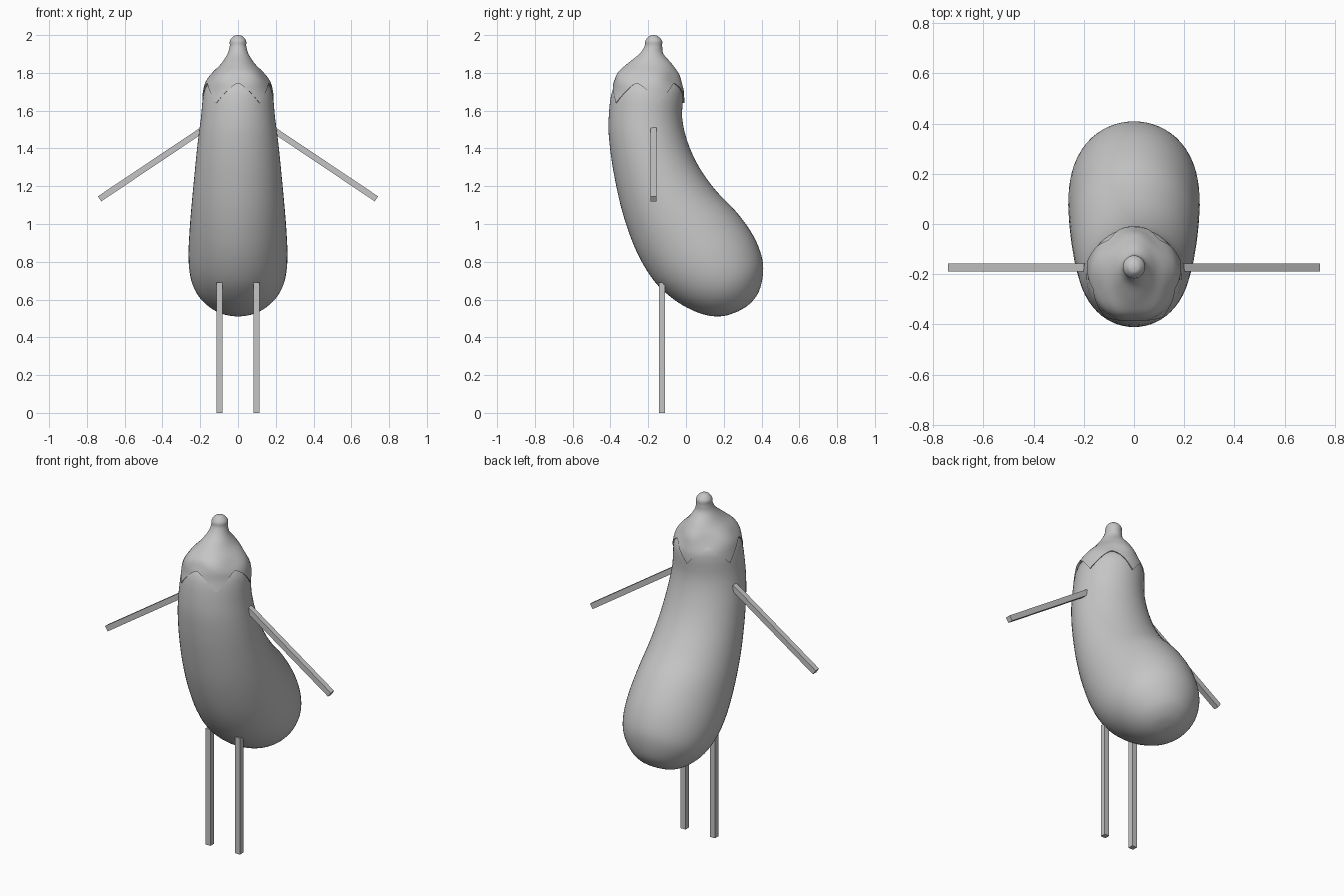
import bpy, math
from mathutils import Vector

if "Cube" in bpy.data.objects:
    bpy.data.objects.remove(bpy.data.objects["Cube"])

grey = bpy.data.materials.new("plain grey")
grey.diffuse_color = (0.56, 0.56, 0.56, 1)
grey.use_nodes = True
grey.node_tree.nodes["Principled BSDF"].inputs["Base Color"].default_value = grey.diffuse_color


def make_object(name, verts, faces, smooth=None):
    mesh = bpy.data.meshes.new(name)
    mesh.from_pydata(verts, [], faces)
    mesh.materials.append(grey)
    obj = bpy.data.objects.new(name, mesh)
    bpy.context.collection.objects.link(obj)
    bpy.ops.object.select_all(action='DESELECT')
    obj.select_set(True)
    bpy.context.view_layer.objects.active = obj
    bpy.ops.object.mode_set(mode='EDIT')
    bpy.ops.mesh.select_all(action='SELECT')
    bpy.ops.mesh.normals_make_consistent(inside=False)
    bpy.ops.object.mode_set(mode='OBJECT')
    if smooth:
        bpy.ops.object.shade_smooth_by_angle(angle=math.radians(smooth))
    return obj


def skin(rings, close_end=True):
    """Bridge equal rings; the first and optionally the last are capped."""
    n = len(rings[0])
    verts = [v for r in rings for v in r]
    faces = [(k * n + i, k * n + (i + 1) % n, (k + 1) * n + (i + 1) % n, (k + 1) * n + i)
             for k in range(len(rings) - 1) for i in range(n)]
    faces.append(tuple(range(n)))
    if close_end:
        faces.append(tuple(range(len(verts) - n, len(verts))))
    return verts, faces


def spline(rows, steps):
    """Catmull-Rom interpolation through rows of numbers."""
    out = []
    for i in range(len(rows) - 1):
        a, b, c, d = (rows[max(i - 1, 0)], rows[i], rows[i + 1], rows[min(i + 2, len(rows) - 1)])
        for s in range(steps):
            t = s / steps
            out.append([0.5 * (2 * q + (r - p) * t + (2 * p - 5 * q + 4 * r - u) * t * t
                               + (3 * q - p - 3 * r + u) * t ** 3)
                        for p, q, r, u in zip(a, b, c, d)])
    return out + [list(rows[-1])]


# Bent body: front y, front z, back y, back z, half width of each section
sections = [
    (-0.21, 1.800, -0.19, 1.800, 0.01),
    (-0.30, 1.785, -0.10, 1.785, 0.09),
    (-0.385, 1.72, -0.02, 1.72, 0.173),
    (-0.41, 1.55, -0.02, 1.56, 0.197),
    (-0.402, 1.40, 0.01, 1.43, 0.215),
    (-0.375, 1.23, 0.07, 1.30, 0.230),
    (-0.33, 1.04, 0.16, 1.175, 0.245),
    (-0.26, 0.85, 0.27, 1.06, 0.257),
    (-0.17, 0.70, 0.355, 0.94, 0.262),
    (-0.07, 0.605, 0.40, 0.83, 0.250),
    (0.03, 0.545, 0.408, 0.74, 0.215),
    (0.12, 0.515, 0.385, 0.64, 0.150),
    (0.20, 0.513, 0.335, 0.575, 0.080),
    (0.265, 0.533, 0.275, 0.537, 0.006),
]
rings = []
for fy, fz, by, bz, w in spline(sections, 4):
    ring = []
    for i in range(56):
        a = 2 * math.pi * i / 56
        m = 0.5 + 0.5 * math.sin(a)
        ring.append((w * math.cos(a), fy + (by - fy) * m, fz + (bz - fz) * m))
    rings.append(ring)
make_object("body", *skin(rings), smooth=60)

# Leafy cap with stem: z, centre y, half width, half depth
cap_profile = spline([
    (2.000, -0.172, 0.004, 0.004),
    (1.994, -0.172, 0.024, 0.024),
    (1.970, -0.171, 0.043, 0.044),
    (1.940, -0.173, 0.044, 0.047),
    (1.900, -0.183, 0.056, 0.064),
    (1.850, -0.193, 0.088, 0.116),
    (1.800, -0.206, 0.136, 0.161),
    (1.750, -0.207, 0.172, 0.180),
    (1.700, -0.203, 0.186, 0.192),
    (1.620, -0.212, 0.199, 0.203),
], 5)


def cap_at(z):
    for p, q in zip(cap_profile, cap_profile[1:]):
        if q[0] <= z <= p[0]:
            t = (p[0] - z) / max(p[0] - q[0], 1e-6)
            return [u + (v - u) * t for u, v in zip(p, q)][1:]
    return cap_profile[-1][1:]


def cap_point(a, z, scale=1.0):
    cy, rx, ry = cap_at(z)
    # soft ridges run down to the five leaf tips
    ridge = math.exp(-((z - 1.78) / 0.045) ** 2) * 0.035 * math.cos(5 * (a - math.pi / 2))
    s = scale * (1 + ridge)
    return (rx * s * math.cos(a), cy + ry * s * math.sin(a), z)


def hem(a):
    """Height of the pointed leaf edge."""
    t = abs(((a - math.pi / 2) * 5 / (2 * math.pi) + 0.5) % 1 - 0.5) * 2
    return 1.745 - 0.105 * (1 - t) ** 1.4


N = 80
angles = [2 * math.pi * i / N for i in range(N)]
rings = [[cap_point(a, p[0]) for a in angles] for p in cap_profile if p[0] > 1.802]
for k in range(9):
    rings.append([cap_point(a, 1.8 + (hem(a) - 1.8) * k / 8) for a in angles])
rings.append([cap_point(a, hem(a) + 0.004, 0.93) for a in angles])
make_object("leafy_cap", *skin(rings, False), smooth=50)


# Straight square limbs
def bar(name, start, end, size):
    p, q = Vector(start), Vector(end)
    d = (q - p).normalized()
    v = Vector((0, 1, 0)) * size / 2
    u = d.cross(Vector((0, 1, 0))) * size / 2
    make_object(name, *skin([[c + u + v, c - u + v, c - u - v, c + u - v] for c in (p, q)]))


for side, s in (("left", -1), ("right", 1)):
    bar(side + "_arm", (0.19 * s, -0.173, 1.497), (0.733 * s, -0.173, 1.133), 0.032)
    bar(side + "_leg", (0.097 * s, -0.127, 0.69), (0.097 * s, -0.127, 0), 0.032)
